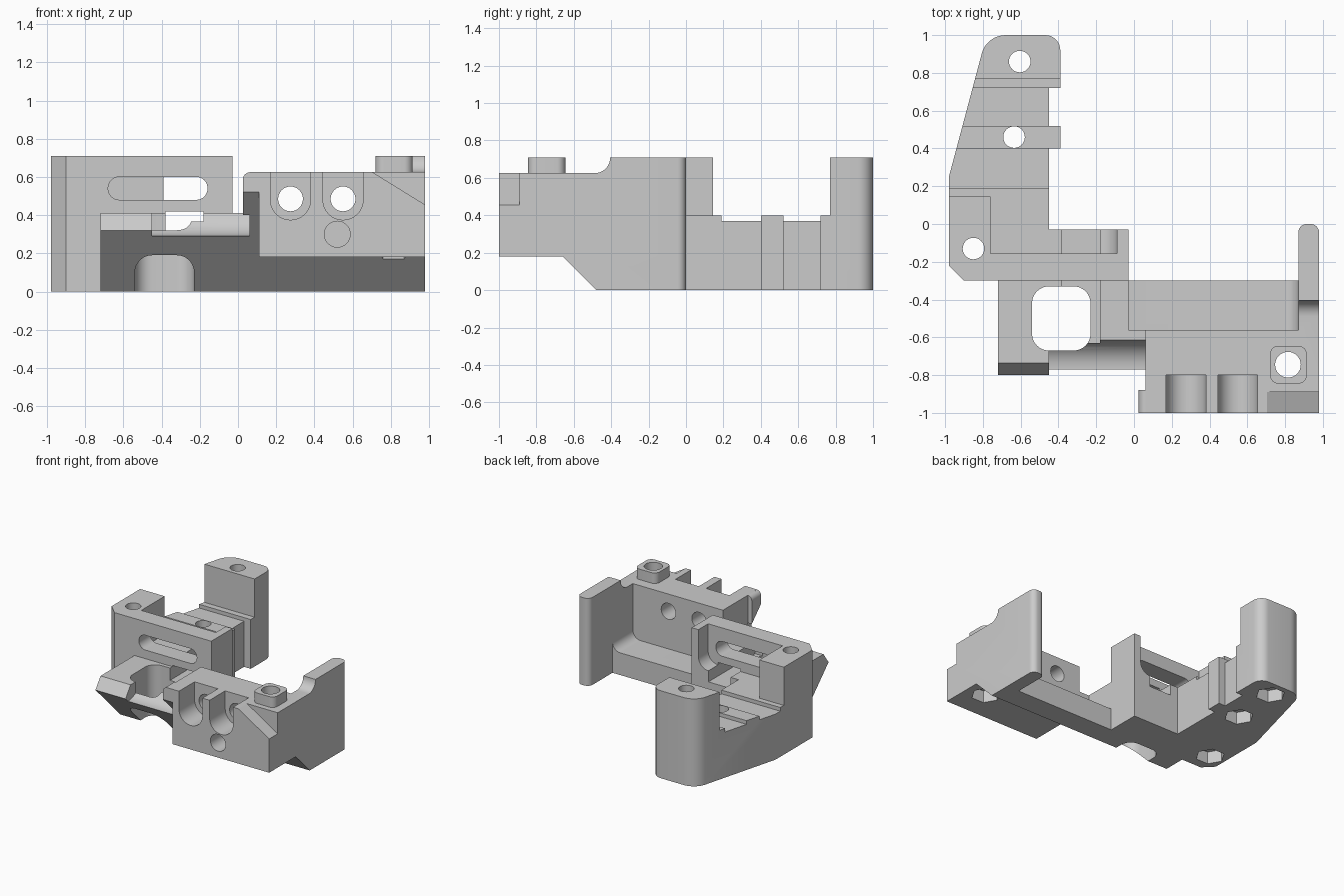
import bpy, bmesh, math
from mathutils import Vector

if "Cube" in bpy.data.objects:
    bpy.data.objects.remove(bpy.data.objects["Cube"], do_unlink=True)

grey = bpy.data.materials.new("plain grey")
grey.use_nodes = True
grey.diffuse_color = (0.6, 0.6, 0.6, 1)
grey.node_tree.nodes["Principled BSDF"].inputs["Base Color"].default_value = grey.diffuse_color


def rounded(points, steps=8):
    """Outline whose corners given as (u, v, radius) become arcs."""
    out = []
    for i, pt in enumerate(points):
        p = Vector(pt[:2])
        if len(pt) == 2:
            out.append(p)
            continue
        r = pt[2]
        a = (Vector(points[i - 1][:2]) - p).normalized()
        b = (Vector(points[(i + 1) % len(points)][:2]) - p).normalized()
        half = a.angle(b) / 2
        c = p + (a + b).normalized() * r / math.sin(half)
        reach = r / math.tan(half)
        first, last = p + a * reach - c, p + b * reach - c
        start = math.atan2(first.y, first.x)
        sweep = math.atan2(first.x * last.y - first.y * last.x, first.dot(last))
        for k in range(steps + 1):
            t = start + sweep * k / steps
            out.append(c + Vector((math.cos(t), math.sin(t))) * r)
    return out


def prism(name, axis, points, lo, hi):
    """Extrude an outline along an axis from lo to hi."""
    place = {"x": lambda p, h: (h, p[0], p[1]),
             "y": lambda p, h: (p[0], h, p[1]),
             "z": lambda p, h: (p[0], p[1], h)}[axis]
    outline = rounded(points)
    bm = bmesh.new()
    rings = [[bm.verts.new(place(p, h)) for p in outline] for h in (lo, hi)]
    for ring in rings:
        bm.faces.new(ring)
    n = len(outline)
    for i in range(n):
        j = (i + 1) % n
        bm.faces.new((rings[0][i], rings[0][j], rings[1][j], rings[1][i]))
    bmesh.ops.recalc_face_normals(bm, faces=bm.faces)
    mesh = bpy.data.meshes.new(name)
    bm.to_mesh(mesh)
    bm.free()
    mesh.materials.append(grey)
    ob = bpy.data.objects.new(name, mesh)
    bpy.context.collection.objects.link(ob)
    return ob


def rect(u0, u1, v0, v1, r=None):
    corners = [(u0, v0), (u1, v0), (u1, v1), (u0, v1)]
    return [c + (r,) for c in corners] if r else corners


def box(name, x, y, z):
    return prism(name, "z", rect(*x, *y), *z)


def ngon(u, v, r, sides=32):
    return [(u + r * math.cos(math.tau * i / sides), v + r * math.sin(math.tau * i / sides))
            for i in range(sides)]


def combine(target, other, operation):
    mod = target.modifiers.new("join", "BOOLEAN")
    mod.object, mod.operation, mod.solver = other, operation, "MANIFOLD"
    with bpy.context.temp_override(object=target, active_object=target,
                                   selected_objects=[target]):
        bpy.ops.object.modifier_apply(modifier=mod.name)
    bpy.data.objects.remove(other, do_unlink=True)


def add(target, *others):
    for o in others:
        combine(target, o, "UNION")


def cut(target, *others):
    for o in others:
        combine(target, o, "DIFFERENCE")


# Long arm with two towers, a rib and lowered shelves
body = prism("bracket_body", "z", [
    (-.98, -.22), (-.9, -.3), (-.39, -.3), (-.39, 1, .08), (-.78, 1, .13), (-.98, .25)], 0, .71)
cut(body,
    box("shelf_cut", (-.76, 0), (-.155, .5), (.4, 1)),
    box("arm_cut", (-1.2, 0), (.145, .77), (.4, 1)),
    box("dip_front", (-1.2, 0), (.19, .4), (.37, 1)),
    box("dip_back", (-1.2, 0), (.52, .72), (.37, 1)),
    box("side_front", (-.45, 0), (-.03, .4), (-1, 1)),
    box("side_back", (-.45, 0), (.52, .72), (-1, 1)))

# Slotted wall and its end flange
add(body,
    box("slotted_wall", (-.6, -.03), (-.3, -.155), (0, .71)),
    prism("end_flange", "y", [(-.5, 0), (-.03, 0), (-.03, .71), (-.09, .71),
                              (-.09, .4, .09), (-.5, .4)], -.2, -.03))

# Low front block with a ridge leading to the front wall
add(body,
    prism("front_block", "x", [(-.2, 0), (-.2, .41), (-.735, .41), (-.8, .32), (-.8, 0)],
          -.72, -.03),
    box("ridge", (-.1, .1), (-.8, -.56), (0, .41)))
cut(body, prism("ridge_groove", "x", [(-.61, .5), (-.61, .29, .15), (-.95, .29), (-.95, .5)],
                -.45, .2))

# Side wall with a swept-down top
side_wall = prism("side_wall", "z", [(.87, -1), (.98, -1), (.98, 0, .045), (.87, 0, .045)], 0, .71)
cut(side_wall, prism("sweep", "x", [(-.405, .8), (-.405, .625, .084), (-1.2, .625), (-1.2, .8)],
                     .7, 1.2))

# Floor, front wall, corner tab and screw boss
add(body,
    prism("floor", "y", [(-.03, 0), (.9, 0), (.9, .4), (.87, .4), (.87, .18, .07), (-.03, .18)],
          -.65, -.3),
    side_wall,
    box("front_wall", (.06, .975), (-1, -.56), (0, .625)),
    prism("corner_tab", "y", [(.025, .25), (.3, .25), (.3, .625), (.025, .625, .04)], -1, -.88),
    prism("screw_boss", "z", rect(.72, .915, -.845, -.645, .045), .4, .71))

# Sloped undersides, stepped corner and trough
cut(body,
    prism("slope_left", "x", [(-.38, -.1), (-1.2, .72), (-1.2, -.1)], -1.2, .11),
    prism("slope_right", "x", [(-.38, -.1), (-.66, .18), (-1.2, .18), (-1.2, -.1)], .1, 1.2),
    prism("corner_step", "y", [(.68, .64), (1.1, .38), (1.1, .64)], -1.2, -.89),
    box("trough", (-.38, -.18), (-.63, .1), (.31, .42)),
    prism("window", "z", rect(-.54, -.23, -.67, -.33, .09), -.1, .6),
    prism("wall_slot", "y", rect(-.68, -.16, .48, .6, .058), -.5, 0))

# U-shaped channels with through holes, and a blind hole below
for x in (.275, .55):
    cut(body,
        prism("channel", "y", [(x - .105, .8), (x - .105, .375, .104),
                               (x + .105, .375, .104), (x + .105, .8)], -1.2, -.8),
        prism("channel_hole", "y", ngon(x, .485, .065), -1.2, -.4))
cut(body, prism("blind_hole", "y", ngon(.52, .3, .068), -1.2, -.75))

# Vertical screw holes with hexagonal nut pockets underneath
for x, y, r, top in ((-.605, .86, .057, .1), (-.635, .46, .057, .1),
                     (-.85, -.13, .057, .1), (.815, -.745, .068, .28)):
    cut(body,
        prism("screw_hole", "z", ngon(x, y, r), -.1, 1),
        prism("nut_pocket", "z", ngon(x, y, .11, 6), -.1, top))

bpy.ops.object.select_all(action="DESELECT")
body.select_set(True)
bpy.context.view_layer.objects.active = body
bpy.ops.object.shade_smooth_by_angle(angle=math.radians(30))
